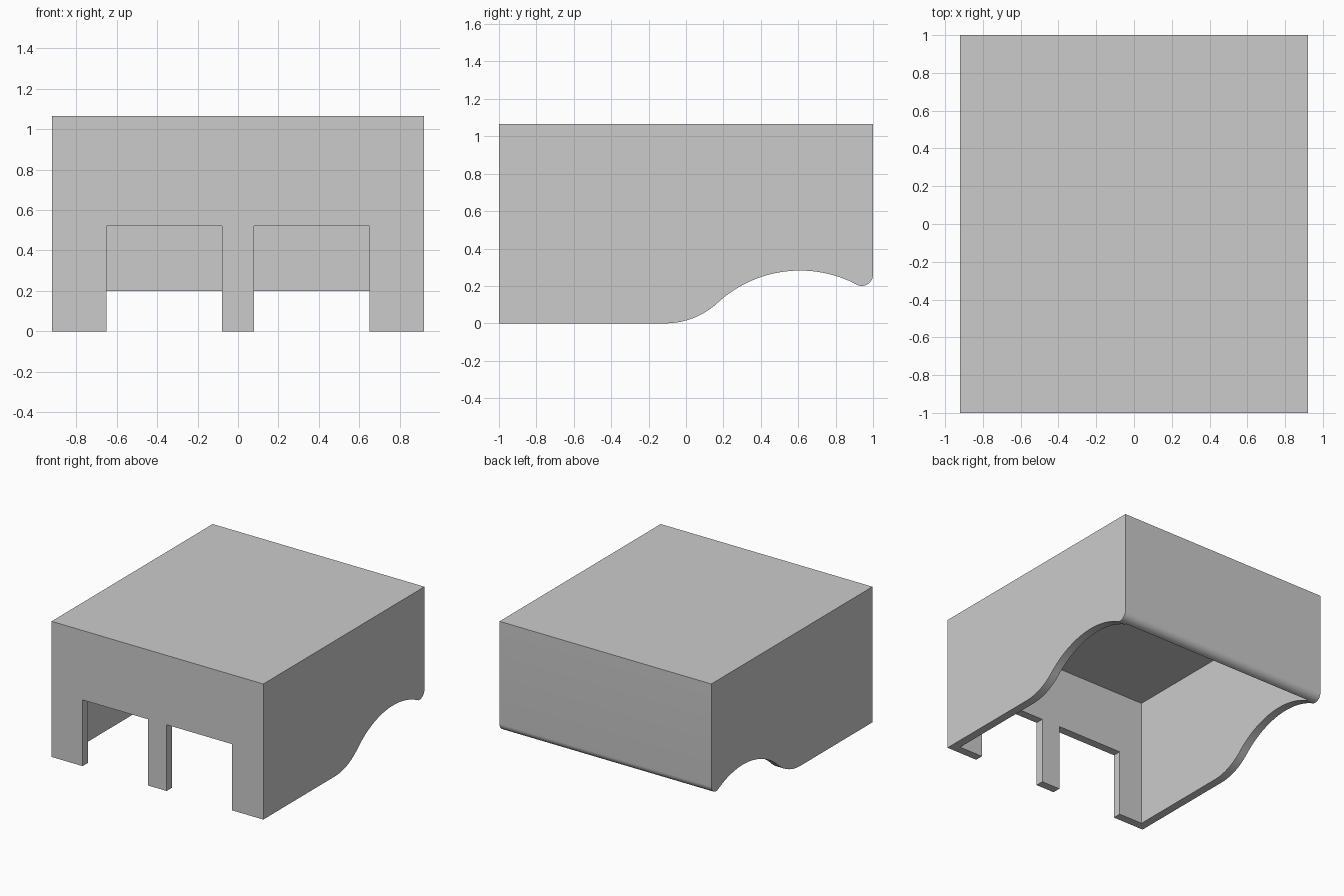
import bpy, bmesh, math

if "Cube" in bpy.data.objects:
    bpy.data.objects.remove(bpy.data.objects["Cube"])

HALF_X, HALF_Y, TOP, WALL = 0.92, 1.0, 1.065, 0.065


def arc(cy, cz, r, a0, a1, n):
    return [(cy + r * math.cos(a0 + (a1 - a0) * i / n),
             cz + r * math.sin(a0 + (a1 - a0) * i / n)) for i in range(n + 1)]


def extrude_x(name, profile, x0, x1):
    """Extrude a (y, z) profile along x."""
    bm = bmesh.new()
    face = bm.faces.new([bm.verts.new((x0, y, z)) for y, z in profile])
    ext = bmesh.ops.extrude_face_region(bm, geom=[face])
    verts = [v for v in ext["geom"] if isinstance(v, bmesh.types.BMVert)]
    bmesh.ops.translate(bm, verts=verts, vec=(x1 - x0, 0, 0))
    bmesh.ops.recalc_face_normals(bm, faces=bm.faces)
    mesh = bpy.data.meshes.new(name)
    bm.to_mesh(mesh)
    bm.free()
    ob = bpy.data.objects.new(name, mesh)
    bpy.context.collection.objects.link(ob)
    return ob


def box(name, x0, x1, y0, y1, z0, z1):
    return extrude_x(name, [(y0, z0), (y1, z0), (y1, z1), (y0, z1)], x0, x1)


# side profile: flat foot, rising sweep, arch and rounded rear lip, all tangent
ay, ar = 0.61, 0.65                     # arch centre y and radius
az = 0.282 - ar
sy = -0.11                              # start of the sweep
sr = ((ay - sy) ** 2 + az ** 2 - ar ** 2) / (2 * (ar + az))
lip = 0.06
ly, lz = HALF_Y - lip, 0.26
a_in = math.atan2(sr - az, sy - ay)     # arch angle at the sweep
a_out = math.atan2(lz - az, ly - ay)    # arch angle at the lip
profile = [(-HALF_Y, TOP), (-HALF_Y, 0)]
profile += arc(sy, sr, sr, -math.pi / 2, a_in - math.pi, 16)
profile += arc(ay, az, ar, a_in, a_out, 32)[1:]
profile += arc(ly, lz, lip, a_out - math.pi, 0, 12)[1:]
profile += [(HALF_Y, TOP)]
body = extrude_x("cover_shell", profile, -HALF_X, HALF_X)

# hollow inside and two front openings
cutters = [box("cavity_cutter", -HALF_X + WALL, HALF_X - WALL,
               -HALF_Y + WALL, HALF_Y - WALL, -0.5, TOP - WALL)]
for x0, x1 in ((-0.65, -0.08), (0.08, 0.65)):
    cutters.append(box("opening_cutter", x0, x1, -1.2, -0.8, -0.3, 0.52))

bpy.context.view_layer.objects.active = body
body.select_set(True)
for c in cutters:
    c.hide_render = True
    mod = body.modifiers.new("cut", 'BOOLEAN')
    mod.operation, mod.solver, mod.object = 'DIFFERENCE', 'EXACT', c
    bpy.ops.object.modifier_apply(modifier=mod.name)
for c in cutters:
    bpy.data.objects.remove(c)

bpy.ops.object.shade_smooth_by_angle(angle=math.radians(30))
